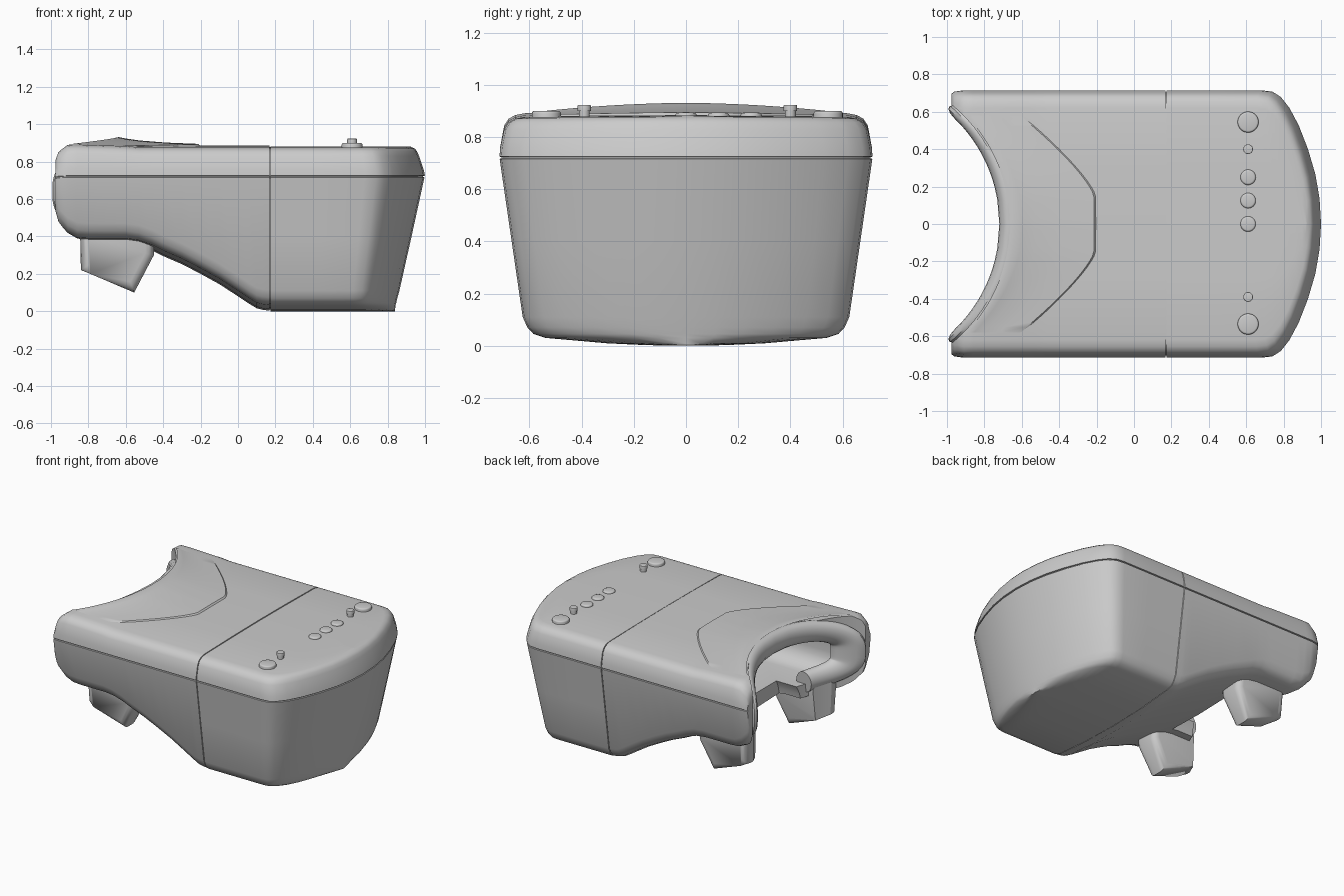
import bpy, bmesh, math
from mathutils import Matrix

if "Cube" in bpy.data.objects:
    bpy.data.objects.remove(bpy.data.objects["Cube"])


def finish(name, bm, angle=38):
    bmesh.ops.recalc_face_normals(bm, faces=bm.faces)
    me = bpy.data.meshes.new(name)
    bm.to_mesh(me)
    bm.free()
    ob = bpy.data.objects.new(name, me)
    bpy.context.collection.objects.link(ob)
    smooth(ob, angle)
    return ob


def activate(ob):
    bpy.ops.object.select_all(action='DESELECT')
    ob.select_set(True)
    bpy.context.view_layer.objects.active = ob


def smooth(ob, angle=38):
    activate(ob)
    bpy.ops.object.shade_smooth_by_angle(angle=math.radians(angle))


def loft(name, rings):
    bm = bmesh.new()
    vs = [[bm.verts.new(p) for p in r] for r in rings]
    n = len(rings[0])
    for a, b in zip(vs, vs[1:]):
        for i in range(n):
            j = (i + 1) % n
            bm.faces.new((a[i], a[j], b[j], b[i]))
    bm.faces.new(vs[0])
    bm.faces.new(vs[-1][::-1])
    return finish(name, bm)


def cylinder(name, r, depth, loc, axis='Z', segs=32, bevel=0.0):
    bm = bmesh.new()
    rot = Matrix.Rotation(math.pi / 2, 4, 'Y') if axis == 'X' else Matrix()
    bmesh.ops.create_cone(bm, cap_ends=True, segments=segs, radius1=r, radius2=r,
                          depth=depth, matrix=Matrix.Translation(loc) @ rot)
    if bevel:
        edges = [e for e in bm.edges if all(v.co.z > loc[2] for v in e.verts)]
        bmesh.ops.bevel(bm, geom=edges, offset=bevel, segments=3, profile=0.5, affect='EDGES')
    return finish(name, bm)


def cut(ob, cutter):
    cutter.hide_render = True
    m = ob.modifiers.new('cut', 'BOOLEAN')
    m.operation, m.object, m.solver = 'DIFFERENCE', cutter, 'EXACT'
    activate(ob)
    bpy.ops.object.modifier_apply(modifier='cut')
    bpy.data.objects.remove(cutter)


def side(z):  # half width of the tapered side wall
    return 0.61 + 0.105 * z / 0.72


# Front housing: horizontal outlines stacked upward, with a seam groove under the lid
half = [(0.174, 1), (0.45, 1), (0.68, 1), (0.74, 0.99), (0.785, 0.95), (0.83, 0.87),
        (0.88, 0.74), (0.93, 0.56), (0.97, 0.37), (0.992, 0.19), (1, 0)]
outline = half + [(x, -y) for x, y in half[-2::-1]]


def ring(z, hw, xf):
    return [(x if x < 0.4 else 0.4 + (x - 0.4) * (xf - 0.4) / 0.6, y * hw, z) for x, y in outline]


levels = [(0.0, 0.001, 0.84), (0.002, 0.15, 0.84), (0.009, 0.3, 0.84), (0.03, 0.54, 0.842),
          (0.045, 0.585, 0.846), (0.07, 0.608, 0.852), (0.11, side(0.11), 0.863),
          (0.4, side(0.4), 0.928), (0.716, side(0.716), 0.997), (0.718, 0.707, 0.99),
          (0.723, 0.707, 0.99), (0.725, 0.715, 1.0), (0.76, 0.712, 0.992), (0.83, 0.697, 0.968),
          (0.856, 0.68, 0.957), (0.87, 0.655, 0.945), (0.876, 0.62, 0.93), (0.88, 0.3, 0.925),
          (0.882, 0.001, 0.925)]
loft('front_housing', [ring(*l) for l in levels])


# Rear housing: vertical sections along x, rising underside
def section(x, b, t=0.0, s=1.0):
    w = side(b)
    h = [(0, b), (0.3, b + 0.008), (w - 0.07, b + 0.03), (w - 0.025, b + 0.045),
         (w - 0.004, b + 0.07), (side(b + 0.11), b + 0.11), (side(0.716), 0.716),
         (0.707, 0.718), (0.707, 0.723), (0.715, 0.725), (0.712, 0.76 + t / 4),
         (0.697, 0.83 + t), (0.68, 0.856 + t), (0.655, 0.87 + t), (0.62, 0.877 + t),
         (0.3, 0.883 + t), (0, 0.885 + t)]
    loop = h + [(-y, z) for y, z in h[-2:0:-1]]
    return [(x, y * s, 0.45 + (z - 0.45) * s) for y, z in loop]


stations = [(-0.975, 0.49, -0.05, 0.975), (-0.96, 0.44, -0.02, 0.99), (-0.91, 0.39, 0.012), (-0.86, 0.365, 0.014),
            (-0.8, 0.36, 0.012), (-0.6, 0.36, 0.006), (-0.53, 0.35), (-0.46, 0.325), (-0.4, 0.295),
            (-0.3, 0.252), (-0.2, 0.2), (-0.1, 0.145), (0.0, 0.08), (0.06, 0.04),
            (0.1, 0.016), (0.13, 0.008), (0.168, 0.003), (0.169, 0.003, 0, 0.985), (0.19, 0.003, 0, 0.985)]
rear = loft('rear_housing', [section(*s) for s in stations])

# Concave face side, viewing cavity and nose notch
CX, R = -1.503, 0.783


def face_cutter(r):
    return cylinder('face_cutter', r, 3, (CX, 0, 0.5), segs=128)


cut(rear, face_cutter(R + 0.045))
bm = bmesh.new()
bmesh.ops.create_cube(bm, size=1, matrix=Matrix.Translation((-0.8, 0, 0.65))
                      @ Matrix.Diagonal((1.0, 1.14, 0.38, 1)))
bmesh.ops.bevel(bm, geom=[e for e in bm.edges if abs(e.verts[0].co.x - e.verts[1].co.x) > 0.5],
                offset=0.13, segments=6, profile=0.5, affect='EDGES')
cut(rear, finish('cavity_cutter', bm))
cut(rear, cylinder('nose_cutter', 0.27, 0.8, (-0.95, 0, 0.33), 'X', 48))
smooth(rear)

# Padded rim: oval section swept round the opening on the concave face, open at the nose
N, W, T = 80, 0.075, 0.055
path = []
for i in range(N + 1):
    a = math.radians(-71 + 322 * i / N)
    c, s = math.cos(a), math.sin(a)
    y = 0.562 * math.copysign(abs(c) ** 0.55, c)
    z = 0.64 + 0.172 * math.copysign(abs(s) ** 0.55, s)
    if s > 0:
        z += 0.035 * (1 - (y / 0.562) ** 2)
    path.append((y, z))
rings = []
for i, (y, z) in enumerate(path):
    p, q = path[max(i - 1, 0)], path[min(i + 1, N)]
    dy, dz = q[0] - p[0], q[1] - p[1]
    d = math.hypot(dy, dz)
    r = []
    for k in range(16):
        u = 2 * math.pi * k / 16
        yy = y + dz / d * W * math.cos(u)
        zz = z - dy / d * W * math.cos(u)
        rad = R + T + T * math.sin(u)
        r.append((CX + math.sqrt(rad * rad - yy * yy), yy, zz))
    rings.append(r)
loft('face_rim', rings)

# Raised brow sloping from the rim down onto the lid
bm = bmesh.new()
steps = [(0, 0.85), (0.06, 0.98), (0.14, 0.8), (0.3, 0.56), (0.6, 0.3), (0.97, 0.14), (1, -0.2)]
grid = []
for i in range(41):
    y = -0.58 + 1.16 * i / 40
    f = abs(y) / 0.58
    x0 = CX + math.sqrt((R + 0.055) ** 2 - y * y)
    x1 = -0.2 - 0.4 * max(0, (abs(y) - 0.15) / 0.43) ** 1.3
    top = 0.889 - 0.006 * f
    grid.append([bm.verts.new((x0 + (x1 - x0) * s, y, top + 0.043 * h * (1 - 0.7 * f * f)))
                 for s, h in steps])
for a, b in zip(grid, grid[1:]):
    for k in range(len(steps) - 1):
        bm.faces.new((a[k], a[k + 1], b[k + 1], b[k]))
brow = finish('brow', bm)
if brow.data.polygons[0].normal.z < 0:
    brow.data.flip_normals()

# Nose-side feet under the face end, trimmed by the same concave curve
foot = [(-0.845, 0.45), (-0.84, 0.22), (-0.79, 0.2), (-0.555, 0.1), (-0.45, 0.3), (-0.45, 0.45)]
for sgn, label in ((1, 'left'), (-1, 'right')):
    bm = bmesh.new()
    caps = [[bm.verts.new((x, sgn * (0.425 + o * (0.075 + 0.03 * (z - 0.1) / 0.35)), z))
             for x, z in foot] for o in (-1, 1)]
    n = len(foot)
    for i in range(n):
        j = (i + 1) % n
        bm.faces.new((caps[0][i], caps[0][j], caps[1][j], caps[1][i]))
    for c in caps:
        bm.faces.new(c)
    bmesh.ops.bevel(bm, geom=[e for e in bm.edges if abs(e.verts[0].co.y - e.verts[1].co.y) < 0.05],
                    offset=0.045, segments=4, profile=0.5, affect='EDGES', clamp_overlap=True)
    ob = finish('foot_' + label, bm)
    cut(ob, face_cutter(R + 0.01))
    smooth(ob)

# Row of controls on the lid
for i, (y, r, top) in enumerate([(0.545, 0.056, 0.9), (0.25, 0.041, 0.893), (0.125, 0.041, 0.893),
                                 (0, 0.041, 0.893), (-0.535, 0.056, 0.9)]):
    cylinder(f'button_{i}', r, 0.06, (0.61, y, top - 0.03), bevel=0.01)
for y in (0.4, -0.39):
    cylinder('knob_stem', 0.021, 0.06, (0.61, y, 0.885), segs=20)
    cylinder('knob_cap', 0.026, 0.024, (0.61, y, 0.911), segs=24, bevel=0.004)
